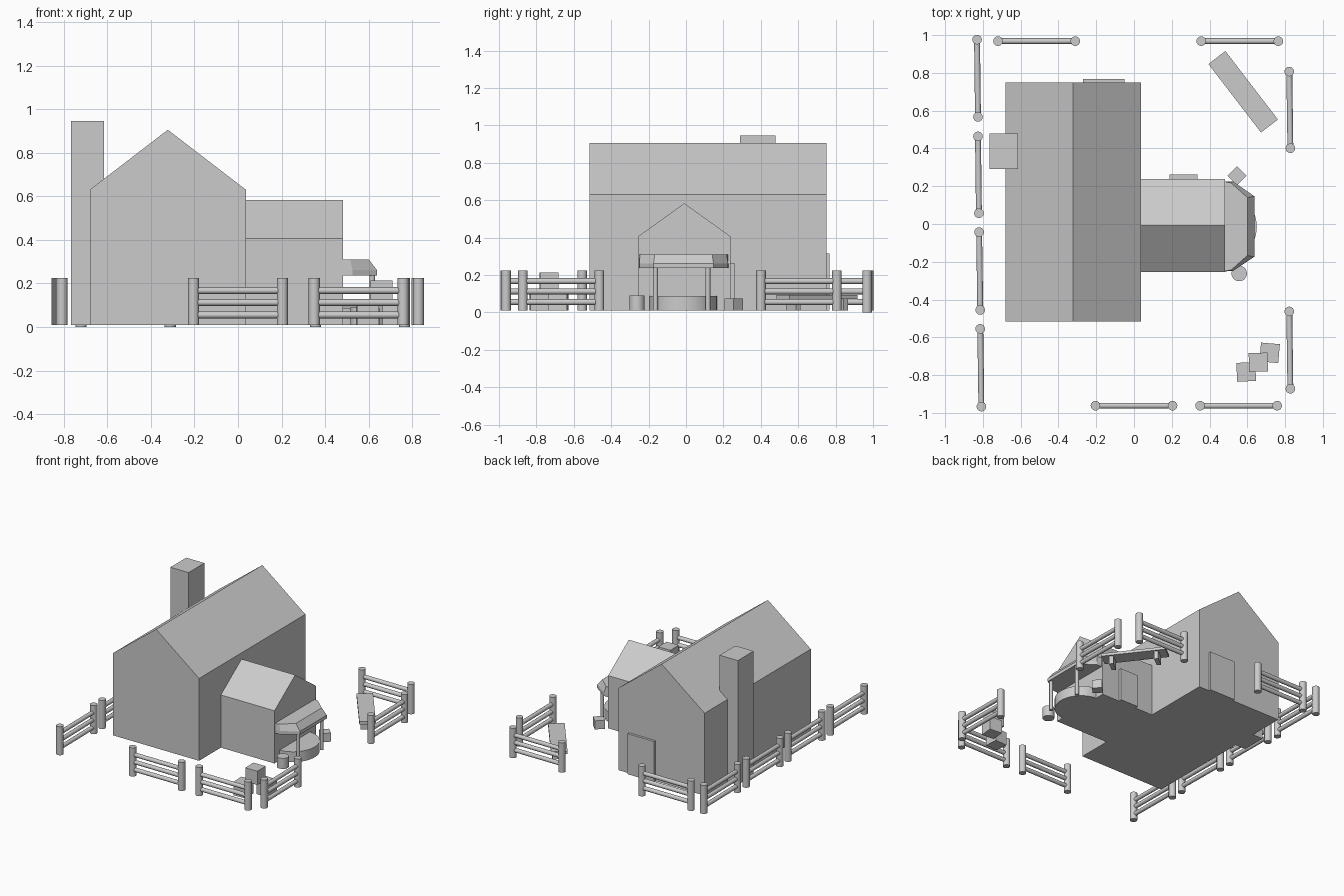
import bpy, bmesh, math
from mathutils import Vector

if "Cube" in bpy.data.objects:
    bpy.data.objects.remove(bpy.data.objects["Cube"])

Z0 = 0.01


def mesh_object(name, verts, faces):
    me = bpy.data.meshes.new(name)
    me.from_pydata(verts, [], faces)
    bm = bmesh.new()
    bm.from_mesh(me)
    bmesh.ops.recalc_face_normals(bm, faces=bm.faces)
    bm.to_mesh(me)
    bm.free()
    ob = bpy.data.objects.new(name, me)
    bpy.context.collection.objects.link(ob)
    return ob


def loft(name, rings):
    """Closed solid through equal-length rings of points."""
    n = len(rings[0])
    verts = [p for r in rings for p in r]
    faces = [tuple(range(n)), tuple(range(len(verts) - n, len(verts)))]
    for k in range(len(rings) - 1):
        for i in range(n):
            j = (i + 1) % n
            faces.append((k * n + i, k * n + j, (k + 1) * n + j, (k + 1) * n + i))
    return mesh_object(name, verts, faces)


def box(name, x0, x1, y0, y1, z0, z1):
    return loft(name, [[(x0, y0, z), (x1, y0, z), (x1, y1, z), (x0, y1, z)] for z in (z0, z1)])


def turned_box(name, cx, cy, sx, sy, z0, z1, deg):
    ob = box(name, -sx / 2, sx / 2, -sy / 2, sy / 2, z0, z1)
    ob.location = (cx, cy, 0)
    ob.rotation_euler.z = math.radians(deg)
    return ob


def smooth(ob):
    bpy.ops.object.select_all(action='DESELECT')
    ob.select_set(True)
    bpy.context.view_layer.objects.active = ob
    bpy.ops.object.shade_smooth_by_angle(angle=math.radians(40))


def rod(name, a, b, r, sides=16):
    a, b = Vector(a), Vector(b)
    d = b - a
    bpy.ops.mesh.primitive_cylinder_add(vertices=sides, radius=r, depth=d.length, location=(a + b) / 2)
    ob = bpy.context.object
    ob.name = name
    ob.rotation_euler = d.to_track_quat('Z', 'Y').to_euler()
    smooth(ob)
    return ob


# main house and side wing, gabled
def house_profile(lo, hi, eave, ridge):
    return [(lo, Z0), (hi, Z0), (hi, eave), ((lo + hi) / 2, ridge), (lo, eave)]


loft("main_house", [[(u, y, z) for u, z in house_profile(-0.68, 0.036, 0.63, 0.905)] for y in (-0.515, 0.75)])
loft("side_wing", [[(x, u, z) for u, z in house_profile(-0.255, 0.237, 0.407, 0.583)] for x in (0.03, 0.483)])

# chimney and doors
box("chimney", -0.766, -0.615, 0.29, 0.478, Z0, 0.946)
box("main_door", -0.27, -0.05, 0.74, 0.768, Z0, 0.315)
box("wing_door", 0.187, 0.337, 0.23, 0.262, Z0, 0.26)

# half-round porch deck
arc = [math.radians(-90 + 180 * i / 24) for i in range(25)]
smooth(loft("porch_deck", [[(0.48 + 0.17 * math.cos(a), -0.015 + 0.18 * math.sin(a), z) for a in arc]
                           for z in (Z0, 0.088)]))

# bay-shaped canopy with flared edge
top = [(0.48, 0.225), (0.515, 0.217), (0.6, 0.14), (0.6, -0.167), (0.515, -0.243), (0.48, -0.25)]
rim = [(0.48, 0.226), (0.525, 0.225), (0.637, 0.147), (0.637, -0.174), (0.525, -0.248), (0.48, -0.251)]
loft("canopy", [[(x, y, 0.237) for x, y in rim], [(x, y, 0.262) for x, y in rim],
                [(x, y, 0.31) for x, y in top]])
for y in (-0.163, 0.117):
    rod("canopy_post", (0.616, y, Z0), (0.616, y, 0.245), 0.013)

# barrel and crates
rod("barrel", (0.557, -0.262, Z0), (0.557, -0.262, 0.09), 0.041, 24)
turned_box("porch_crate", 0.546, 0.255, 0.071, 0.071, Z0, 0.075, 45)
turned_box("crate", 0.594, -0.783, 0.1, 0.1, Z0, 0.11, 3)
turned_box("crate", 0.718, -0.682, 0.1, 0.1, Z0, 0.11, -5)
turned_box("top_crate", 0.658, -0.732, 0.1, 0.1, 0.11, 0.213, 1)

# low bench
turned_box("bench_seat", 0.578, 0.70, 0.457, 0.113, 0.072, 0.093, -52.5)
ux, uy = math.cos(math.radians(-52.5)), math.sin(math.radians(-52.5))
for d in (-0.16, 0.16):
    turned_box("bench_leg", 0.578 + d * ux, 0.70 + d * uy, 0.03, 0.09, Z0, 0.073, -52.5)

# fence panels: two posts and three rails each
panels = [
    ((-0.831, 0.976), (-0.826, 0.567)), ((-0.826, 0.464), (-0.821, 0.057)),
    ((-0.820, -0.043), (-0.814, -0.455)), ((-0.814, -0.555), (-0.808, -0.967)),
    ((-0.72, 0.968), (-0.311, 0.968)), ((0.356, 0.968), (0.764, 0.968)),
    ((0.822, 0.807), (0.828, 0.401)), ((0.822, -0.463), (0.828, -0.872)),
    ((-0.204, -0.962), (0.204, -0.962)), ((0.35, -0.962), (0.758, -0.962)),
]
for a, b in panels:
    base = 0.0 if a[1] == b[1] == 0.968 else Z0
    for p in (a, b):
        rod("fence_post", (*p, base), (*p, 0.225), 0.0255)
    for z in (0.055, 0.112, 0.167):
        rod("fence_rail", (*a, z), (*b, z), 0.0155)
